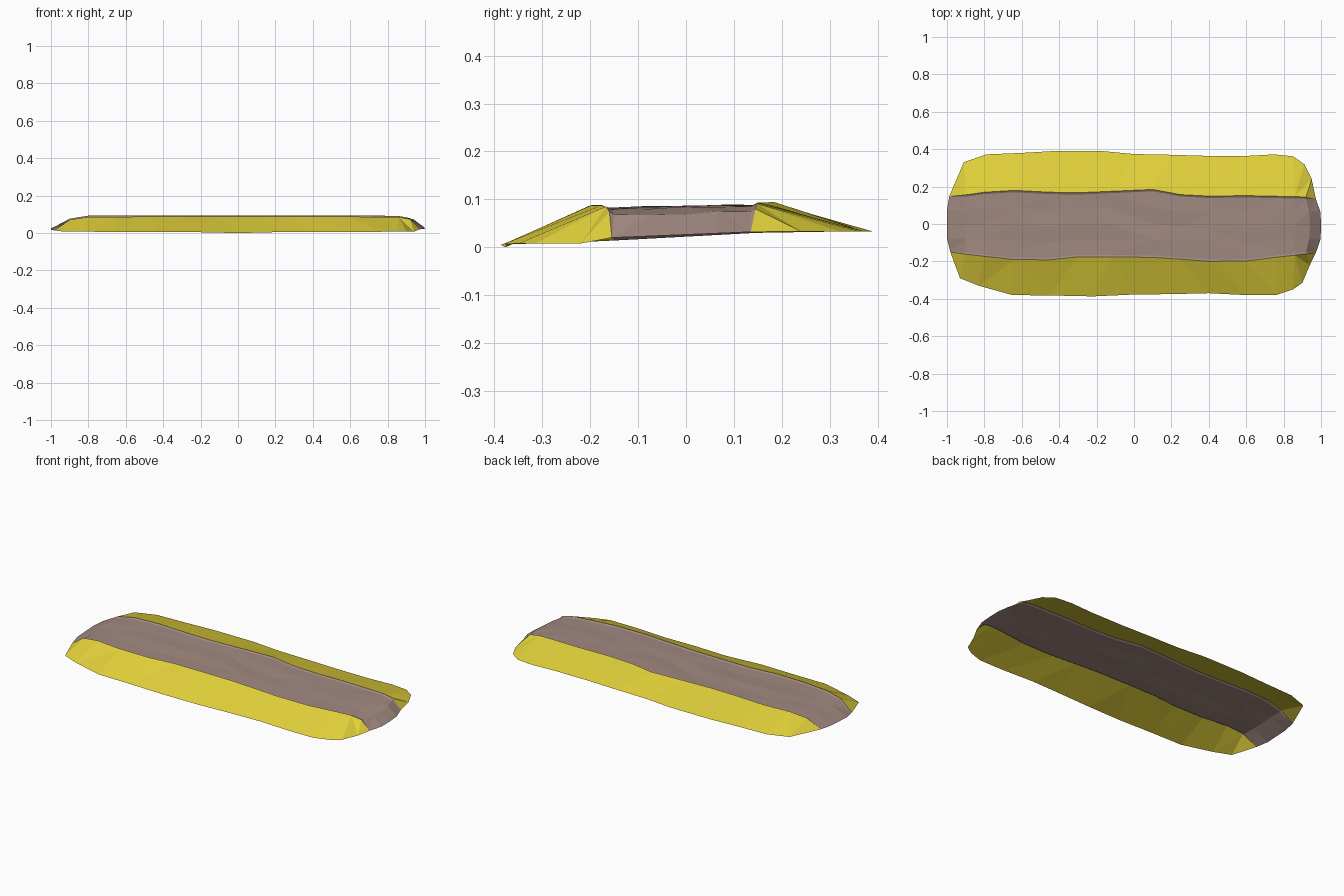
import bpy, bmesh, random
from mathutils import Vector

if "Cube" in bpy.data.objects:
    bpy.data.objects.remove(bpy.data.objects["Cube"])

random.seed(4)


def material(name, rgb):
    m = bpy.data.materials.new(name)
    m.diffuse_color = (*rgb, 1)
    m.use_nodes = True
    m.node_tree.nodes["Principled BSDF"].inputs["Base Color"].default_value = m.diffuse_color
    return m


YELLOW = material("yellow grass", (0.76, 0.64, 0.042))
BROWN = material("dusty brown", (0.356, 0.25, 0.218))


def lerp_table(table, x):
    """Piecewise linear lookup in a sorted (x, value) table."""
    if x <= table[0][0]:
        return table[0][1]
    for (x0, v0), (x1, v1) in zip(table, table[1:]):
        if x <= x1:
            return v0 + (v1 - v0) * (x - x0) / (x1 - x0)
    return table[-1][1]


def sheet(name, rows, mat):
    """Open surface lofted through rows of equal length, facing up."""
    bm = bmesh.new()
    grid = [[bm.verts.new(p) for p in row] for row in rows]
    for a, b in zip(grid, grid[1:]):
        for i in range(len(a) - 1):
            bm.faces.new((a[i], a[i + 1], b[i + 1], b[i]))
    bmesh.ops.remove_doubles(bm, verts=bm.verts, dist=0.0005)
    bmesh.ops.triangulate(bm, faces=bm.faces)
    for f in bm.faces:
        f.normal_update()
        if f.normal.z < 0:
            f.normal_flip()
    me = bpy.data.meshes.new(name)
    bm.to_mesh(me)
    bm.free()
    me.materials.append(mat)
    ob = bpy.data.objects.new(name, me)
    bpy.context.collection.objects.link(ob)
    return ob


# Stations along the path, with the crest height at each one
STATIONS = [-0.9, -0.8, -0.64, -0.45, -0.3, -0.12, 0.1, 0.25, 0.4, 0.6, 0.76, 0.86, 0.92]
HEIGHT = [(-0.9, 0.071), (-0.8, 0.087), (0.1, 0.088), (0.85, 0.087), (0.92, 0.074)]

# Wavy edges of the path surface
SOUTH_EDGE = [(-0.9, -0.152), (-0.8, -0.163), (-0.64, -0.18), (-0.42, -0.182), (-0.28, -0.163),
              (0.18, -0.17), (0.35, -0.19), (0.6, -0.188), (0.76, -0.168), (0.92, -0.15)]
NORTH_EDGE = [(-0.9, 0.146), (-0.8, 0.16), (-0.64, 0.17), (-0.35, 0.155), (0.1, 0.175),
              (0.3, 0.138), (0.6, 0.142), (0.92, 0.135)]

# Feet of the two grassy banks
SOUTH_FOOT = [(-0.93, -0.29), (-0.83, -0.33), (-0.65, -0.38), (-0.45, -0.382), (-0.22, -0.387),
              (0, -0.377), (0.2, -0.375), (0.4, -0.37), (0.6, -0.38), (0.76, -0.38),
              (0.85, -0.35), (0.9, -0.315), (0.94, -0.22)]
NORTH_FOOT = [(-0.91, 0.33), (-0.79, 0.372), (-0.6, 0.38), (-0.43, 0.39), (-0.17, 0.39),
              (0, 0.374), (0.2, 0.37), (0.4, 0.364), (0.6, 0.364), (0.75, 0.372),
              (0.85, 0.362), (0.91, 0.32), (0.95, 0.24)]

# Bottom corners where banks and path meet
CORNERS = {"south": (Vector((-0.982, -0.15, 0.014)), Vector((0.972, -0.155, 0.02))),
           "north": (Vector((-0.988, 0.147, 0.03)), Vector((0.972, 0.135, 0.032)))}


def edge_row(table, side, dz):
    a, b = CORNERS[side]
    lift = 0.006 if side == "north" else 0.0
    return [a] + [Vector((x, lerp_table(table, x), lerp_table(HEIGHT, x) + lift + dz))
                  for x in STATIONS] + [b]


def bank(side, edge, foot, sign):
    lip = edge_row(edge, side, -0.006)
    crest = edge_row(edge, side, 0.0)
    for p in crest[1:-1]:
        p.y += sign * 0.01
    a, b = CORNERS[side]
    base = [a]
    for x, y in foot:
        z = 0.033 if side == "north" else 0.004 * abs(x) + 0.004 * (x != 0) - 0.0
        base.append(Vector((x, y, z)))
    base.append(b)
    sheet(side + "_grass_bank", [crest, base], YELLOW)
    sheet(side + "_lip", [lip, crest], BROWN)
    return lip


south = bank("south", SOUTH_EDGE, SOUTH_FOOT, -1)
north = bank("north", NORTH_EDGE, NORTH_FOOT, 1)

# Path surface with slightly uneven ground and sloping, bowed ends
rows = [south]
for t in (0.25, 0.5, 0.75):
    row = []
    for i, (p, q) in enumerate(zip(south, north)):
        v = p.lerp(q, t)
        bow = 1 - (2 * t - 1) ** 2
        if i == 0:
            v.x = -1.0
        elif i == len(south) - 1:
            v.x += (1.0 - v.x) * (0.6 + 0.4 * bow)
        else:
            v.z += random.uniform(-0.003, 0.003)
            if i == len(south) - 2:
                v.x += 0.022 * bow
        row.append(v)
    rows.append(row)
rows.append(north)
sheet("path_surface", rows, BROWN)
